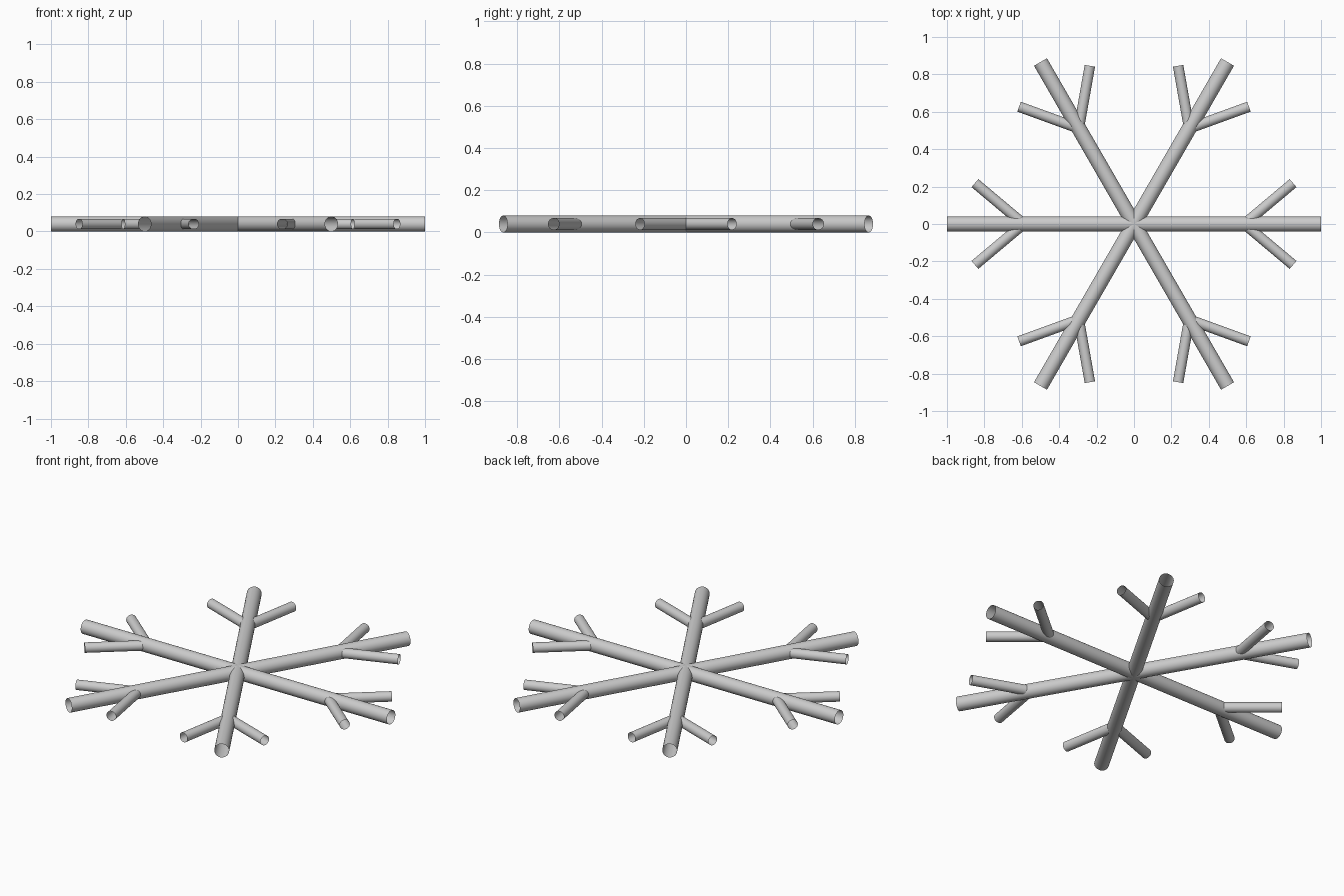
import bpy, bmesh
from math import radians, cos, sin, tau
from mathutils import Vector

if "Cube" in bpy.data.objects:
    bpy.data.objects.remove(bpy.data.objects["Cube"])

ARM_R, TWIG_R, SIDES = 0.04, 0.028, 32

grey = bpy.data.materials.new("light grey")
grey.diffuse_color = (0.6, 0.6, 0.6, 1)
grey.use_nodes = True
grey.node_tree.nodes["Principled BSDF"].inputs["Base Color"].default_value = grey.diffuse_color


def tube(name, start, angle, length, radius):
    """Open-ended horizontal tube from start, heading along angle."""
    along = Vector((cos(angle), sin(angle), 0))
    side = Vector((-sin(angle), cos(angle), 0))
    up = Vector((0, 0, 1))
    bm = bmesh.new()
    rings = []
    for d in (0, length):
        rings.append([bm.verts.new(start + along * d + radius *
                      (side * cos(tau * i / SIDES) + up * sin(tau * i / SIDES)))
                      for i in range(SIDES)])
    a, b = rings
    for i in range(SIDES):
        j = (i + 1) % SIDES
        face = bm.faces.new((a[i], a[j], b[j], b[i]))
        face.smooth = True
    bm.normal_update()
    # make the outside of the tube the front side
    f = bm.faces[:][0]
    axis_point = start + along * length / 2
    if f.normal.dot(f.calc_center_median() - axis_point) < 0:
        bmesh.ops.reverse_faces(bm, faces=bm.faces[:])
    mesh = bpy.data.meshes.new(name)
    bm.to_mesh(mesh)
    bm.free()
    mesh.materials.append(grey)
    obj = bpy.data.objects.new(name, mesh)
    bpy.context.collection.objects.link(obj)


centre = Vector((0, 0, ARM_R))
for k in range(6):
    angle = radians(60 * k)
    # main arm from the centre
    tube(f"arm_{k + 1}", centre, angle, 1.0, ARM_R)
    # pair of side twigs
    fork = centre + 0.59 * Vector((cos(angle), sin(angle), 0))
    for label, turn in (("left", 40), ("right", -40)):
        tube(f"twig_{label}_{k + 1}", fork, angle + radians(turn), 0.34, TWIG_R)
